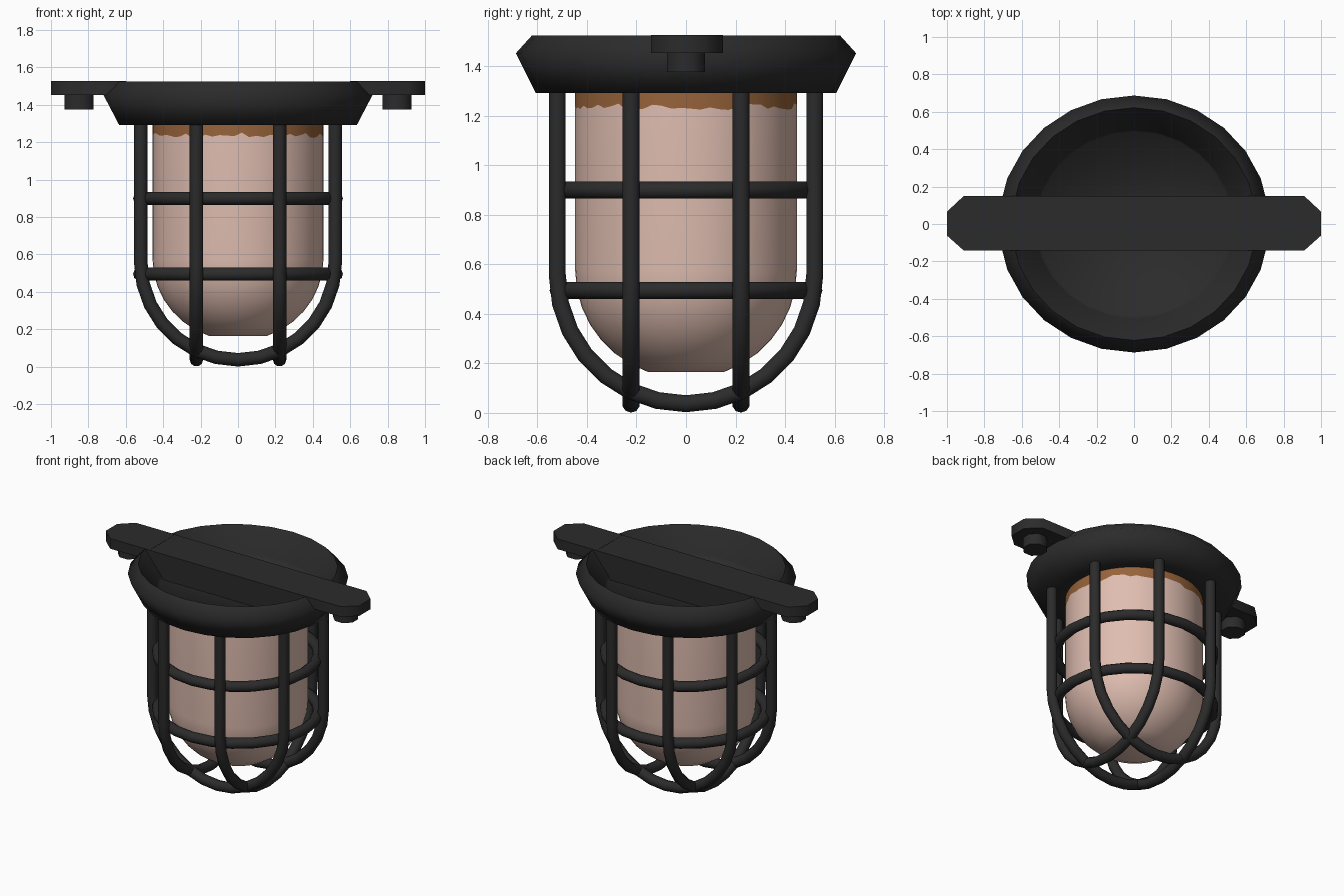
import bpy, bmesh, math, random
from math import sin, cos, pi

if "Cube" in bpy.data.objects:
    bpy.data.objects.remove(bpy.data.objects["Cube"])

random.seed(4)


def material(name, rgb):
    m = bpy.data.materials.new(name)
    m.diffuse_color = (*rgb, 1)
    m.use_nodes = True
    m.node_tree.nodes["Principled BSDF"].inputs["Base Color"].default_value = m.diffuse_color
    return m


black = material("black_iron", (0.024, 0.024, 0.024))
glass_mat = material("pale_pink_glass", (0.74, 0.51, 0.435))
rust = material("brown_collar", (0.31, 0.125, 0.043))


def finish(ob, angle=35):
    bpy.ops.object.select_all(action='DESELECT')
    ob.select_set(True)
    bpy.context.view_layer.objects.active = ob
    bpy.ops.object.shade_smooth_by_angle(angle=math.radians(angle))


def add_mesh(name, bm, mats, angle=35):
    bmesh.ops.recalc_face_normals(bm, faces=bm.faces)
    me = bpy.data.meshes.new(name)
    bm.to_mesh(me)
    bm.free()
    for m in mats:
        me.materials.append(m)
    ob = bpy.data.objects.new(name, me)
    bpy.context.collection.objects.link(ob)
    finish(ob, angle)
    return ob


def lathe(profile, sides, sx=1, sy=1):
    """Revolve (radius, z) points around z and close both ends."""
    bm = bmesh.new()
    rings = []
    for r, z in profile:
        rings.append([bm.verts.new((r * sx * cos(2 * pi * (i + .5) / sides),
                                    r * sy * sin(2 * pi * (i + .5) / sides), z))
                      for i in range(sides)])
    for a, b in zip(rings, rings[1:]):
        for i in range(sides):
            j = (i + 1) % sides
            bm.faces.new((a[i], a[j], b[j], b[i]))
    bm.faces.new(rings[0])
    bm.faces.new(rings[-1])
    return bm, rings


def prism(outline, z0, z1):
    bm = bmesh.new()
    face = bm.faces.new([bm.verts.new((x, y, z0)) for x, y in outline])
    ext = bmesh.ops.extrude_face_region(bm, geom=[face])
    for g in ext["geom"]:
        if isinstance(g, bmesh.types.BMVert):
            g.co.z = z1
    return bm


def tube(name, pts, radius, cyclic=False):
    cu = bpy.data.curves.new(name, 'CURVE')
    cu.dimensions = '3D'
    cu.bevel_depth = radius
    cu.bevel_resolution = 3
    cu.use_fill_caps = True
    sp = cu.splines.new('POLY')
    sp.points.add(len(pts) - 1)
    for p, co in zip(sp.points, pts):
        p.co = (*co, 1)
    sp.use_cyclic_u = cyclic
    ob = bpy.data.objects.new(name, cu)
    bpy.context.collection.objects.link(ob)
    cu.materials.append(black)
    bpy.ops.object.select_all(action='DESELECT')
    ob.select_set(True)
    bpy.context.view_layer.objects.active = ob
    bpy.ops.object.convert(target='MESH')
    finish(bpy.context.view_layer.objects.active, 50)


# Cap: flared rim outside, recessed dish on top
bm, _ = lathe([(0.44, 1.30), (0.607, 1.293), (0.687, 1.453), (0.622, 1.525),
               (0.505, 1.37), (0.495, 1.345)], 26, 1.055, 1.0)
add_mesh("cap", bm, [black], 75)

# Glass jar with a domed bottom and a ragged brown collar
profile = [(0.455, 1.335), (0.455, 1.24), (0.455, 0.575)]
for k in range(1, 8):
    t = math.radians(k * 10)
    profile.append((0.455 * cos(t), 0.575 - 0.41 * sin(t) / sin(math.radians(70))))
bm, rings = lathe(profile, 72, 1.005, 0.985)
for v in rings[1]:
    v.co.z += random.uniform(-0.018, 0.012)
for f in bm.faces:
    f.material_index = 1 if f.calc_center_median().z > 1.24 else 0
add_mesh("glass_jar", bm, [glass_mat, rust], 40)

# Cage: four U-shaped bars, two in each direction
R, zc = 0.52, 0.557
path = [(R, 1.33)] + [(R * cos(k * pi / 14), zc - R * sin(k * pi / 14))
                      for k in range(15)] + [(-R, 1.33)]
for s in (-1, 1):
    tube("cage_bar_across", [(u, s * 0.222, z) for u, z in path], 0.036)
    tube("cage_bar_along", [(s * 0.222, u, z) for u, z in path], 0.036)

# Cage hoops
for z in (0.90, 0.495):
    tube("cage_hoop", [(0.525 * cos(2 * pi * i / 24), 0.515 * sin(2 * pi * i / 24), z)
                       for i in range(24)], 0.036, True)

# Mounting tabs with clipped corners, and the rib joining them across the dish
for s in (-1, 1):
    tab = [(s * x, y) for x, y in ((1, -0.062), (1, 0.066), (0.91, 0.15),
                                   (0.60, 0.15), (0.60, -0.142), (0.91, -0.142))]
    add_mesh("mounting_tab", prism(tab, 1.454, 1.527), [black], 60)
rib = [(-0.62, -0.142), (0.62, -0.142), (0.62, 0.15), (-0.62, 0.15)]
add_mesh("cap_rib", prism(rib, 1.335, 1.526), [black], 60)

# Bolts under the tabs
for s in (-1, 1):
    bm, _ = lathe([(0.083, 1.376), (0.083, 1.5)], 8)
    for v in bm.verts:
        v.co.x += s * 0.85
    add_mesh("bolt", bm, [black], 60)
